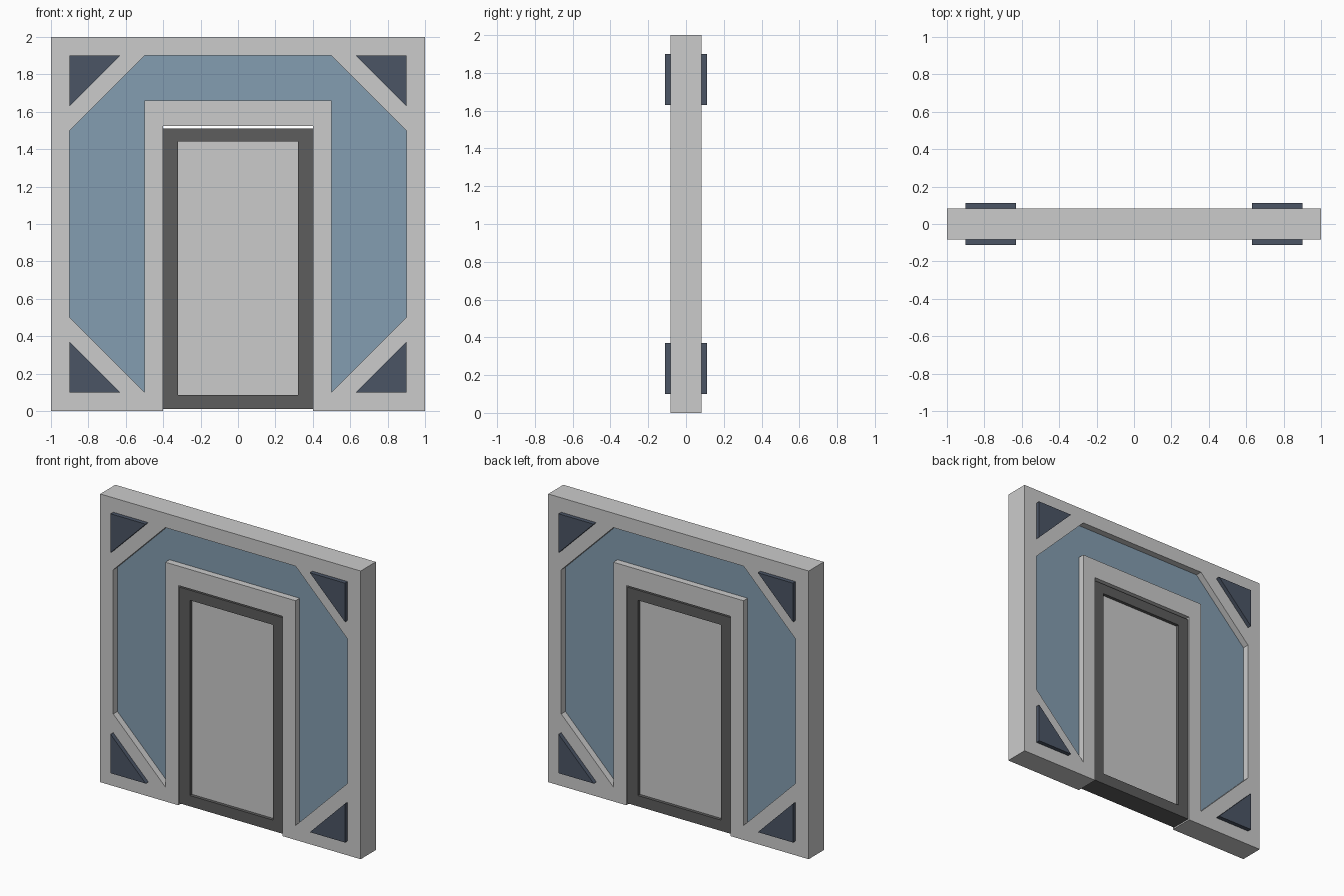
import bpy, bmesh
from math import radians

if "Cube" in bpy.data.objects:
    bpy.data.objects.remove(bpy.data.objects["Cube"])


def slab(name, half_depth, loops, color=None):
    """Flat plate in the XZ plane: first loop is the outline, the rest are holes."""
    curve = bpy.data.curves.new(name, 'CURVE')
    curve.dimensions = '2D'
    curve.fill_mode = 'BOTH'
    curve.extrude = half_depth
    for loop in loops:
        spline = curve.splines.new('POLY')
        spline.points.add(len(loop) - 1)
        for p, (x, z) in zip(spline.points, loop):
            p.co = (x, z, 0, 1)
        spline.use_cyclic_u = True
    tmp = bpy.data.objects.new(name + "_profile", curve)
    bpy.context.collection.objects.link(tmp)
    bpy.context.view_layer.update()
    mesh = bpy.data.meshes.new_from_object(tmp.evaluated_get(bpy.context.evaluated_depsgraph_get()))
    bpy.data.objects.remove(tmp)

    # Weld, merge coplanar triangles and keep every face flat
    bm = bmesh.new()
    bm.from_mesh(mesh)
    bmesh.ops.remove_doubles(bm, verts=bm.verts, dist=1e-4)
    bmesh.ops.dissolve_limit(bm, angle_limit=radians(1), verts=bm.verts, edges=bm.edges)
    bmesh.ops.recalc_face_normals(bm, faces=bm.faces)
    for f in bm.faces:
        f.smooth = False
    bm.to_mesh(mesh)
    bm.free()

    mesh.name = name
    mesh.materials.clear()
    obj = bpy.data.objects.new(name, mesh)
    obj.rotation_euler.x = radians(90)
    bpy.context.collection.objects.link(obj)
    if color:
        mat = bpy.data.materials.get(color[0]) or bpy.data.materials.new(color[0])
        mat.diffuse_color = (*color[1], 1)
        mat.use_nodes = True
        mat.node_tree.nodes["Principled BSDF"].inputs["Base Color"].default_value = mat.diffuse_color
        mesh.materials.append(mat)
    return obj


def mirrored(half):
    return half + [(-x, z) for x, z in reversed(half)]


def rect(hx, z0, z1):
    return mirrored([(hx, z0), (hx, z1)])


BLUE = ("glass_blue", (0.23, 0.34, 0.44))
NAVY = ("corner_navy", (0.07, 0.09, 0.13))
DARK = ("door_frame_grey", (0.11, 0.11, 0.11))

# Wall with open doorway and an arch-shaped window
wall_outline = mirrored([(0.4, 1.525), (0.4, 0), (1, 0), (1, 2)])
window = mirrored([(0.5, 1.66), (0.5, 0.1), (0.9, 0.5), (0.9, 1.5), (0.5, 1.9)])
slab("wall", 0.083, [wall_outline, window])
slab("window_glass", 0.037, [window], BLUE)

# Door: dark frame around a recessed panel
opening = rect(0.32, 0.085, 1.44)
slab("door_frame", 0.072, [rect(0.4, 0.01, 1.51), opening], DARK)
slab("door_panel", 0.05, [opening])

# Raised triangular plates in the four corners, standing out on both sides
for sx, side in ((-1, "left"), (1, "right")):
    for sz, level in ((-1, "lower"), (1, "upper")):
        tri = [(sx * x, 1 + sz * z) for x, z in ((0.9, 0.9), (0.63, 0.9), (0.9, 0.63))]
        slab(f"corner_plate_{level}_{side}", 0.112, [tri], NAVY)
